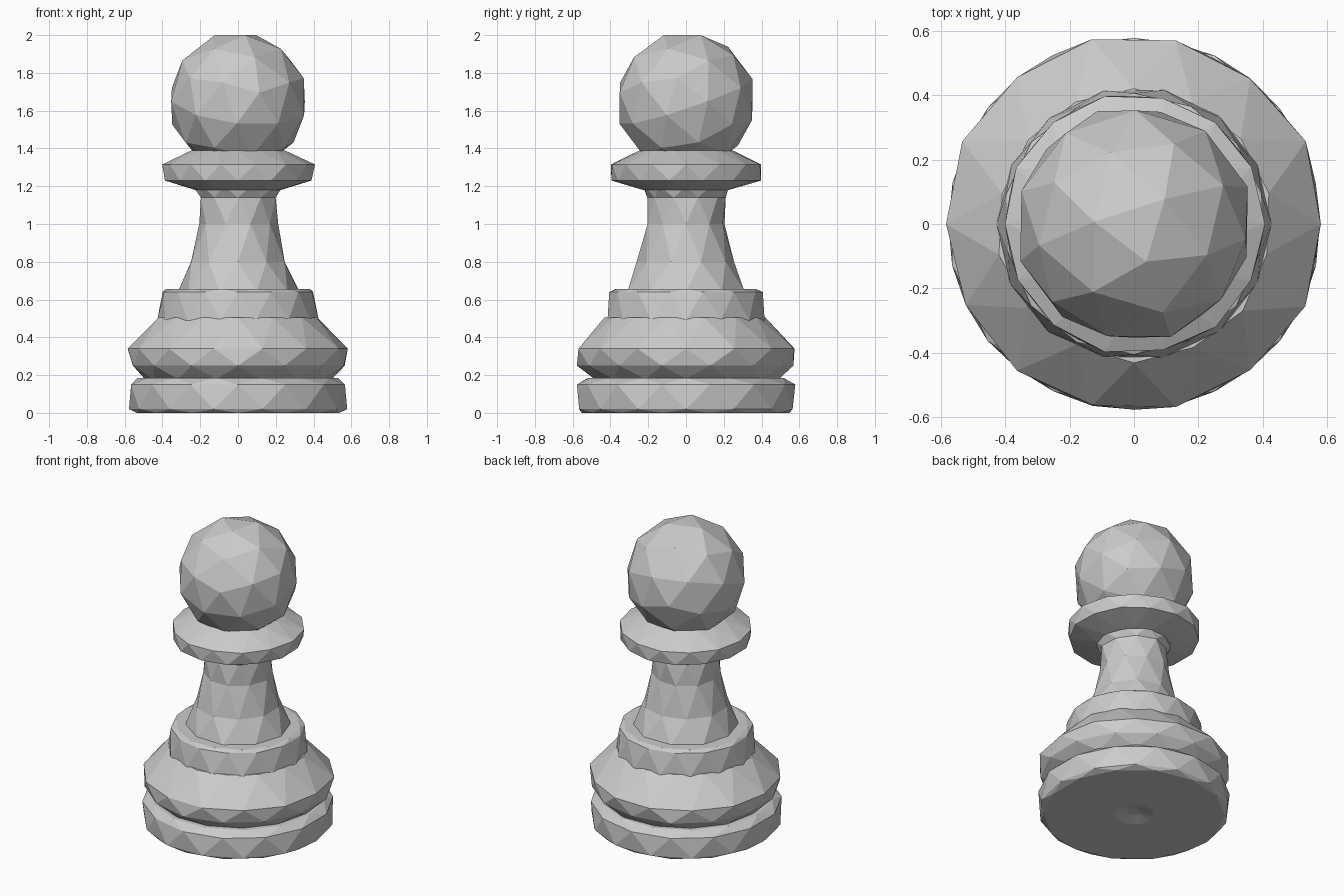
import bpy, bmesh, math, random
from mathutils import Vector

random.seed(4)
if "Cube" in bpy.data.objects:
    bpy.data.objects.remove(bpy.data.objects["Cube"], do_unlink=True)

# One plain grey for the whole piece
grey = bpy.data.materials.new("light_grey")
grey.use_nodes = True
colour = (0.6, 0.6, 0.6, 1)
grey.diffuse_color = colour
grey.node_tree.nodes["Principled BSDF"].inputs["Base Color"].default_value = colour


def finish(name, bm):
    bmesh.ops.recalc_face_normals(bm, faces=bm.faces)
    mesh = bpy.data.meshes.new(name)
    bm.to_mesh(mesh)
    bm.free()
    mesh.materials.append(grey)
    obj = bpy.data.objects.new(name, mesh)
    bpy.context.collection.objects.link(obj)
    return obj


def faceted_lathe(name, profile, sides, wobble=0.006, turn=0.0):
    """Stack of rings, each turned half a step, joined by triangles."""
    bm = bmesh.new()
    rings = []
    for k, (radius, z) in enumerate(profile):
        ring = []
        for i in range(sides):
            a = math.tau * (i + 0.5 * (k % 2) + turn) / sides
            r = radius + random.uniform(-wobble, wobble)
            ring.append(bm.verts.new((r * math.cos(a), r * math.sin(a), z)))
        rings.append(ring)
    for k, (low, high) in enumerate(zip(rings, rings[1:])):
        for i in range(sides):
            j = (i + 1) % sides
            if k % 2 == 0:
                bm.faces.new((low[i], low[j], high[i]))
                bm.faces.new((low[j], high[j], high[i]))
            else:
                bm.faces.new((low[i], low[j], high[j]))
                bm.faces.new((low[i], high[j], high[i]))
    bm.faces.new(rings[0])
    bm.faces.new(rings[-1])
    return finish(name, bm)


# Foot disc, with a shallow dimple underneath
faceted_lathe("base_disc", [(0.04, 0.02), (0.12, 0.0), (0.55, 0.0), (0.58, 0.02),
                            (0.58, 0.15), (0.53, 0.185)], 14, 0.003, 0.5)

# Bulging body
faceted_lathe("body_bulge", [(0.5, 0.18), (0.575, 0.25), (0.585, 0.34),
                             (0.425, 0.505)], 14, 0.008)

# Ledge above the body
faceted_lathe("shoulder_ring", [(0.425, 0.49), (0.405, 0.64), (0.38, 0.655)], 14, 0.004)

# Flaring neck
faceted_lathe("neck", [(0.32, 0.645), (0.26, 0.8), (0.21, 1.0), (0.205, 1.14),
                       (0.235, 1.2)], 10)

# Collar under the head
faceted_lathe("collar", [(0.23, 1.18), (0.395, 1.23), (0.405, 1.315),
                         (0.25, 1.39)], 14, 0.005)

# Faceted ball head, turned so that one face lies flat on top
bm = bmesh.new()
bmesh.ops.create_icosphere(bm, subdivisions=2, radius=0.372)
bm.faces.ensure_lookup_table()
top = max(bm.faces, key=lambda f: f.calc_center_median().z + f.calc_area())
spin = top.normal.rotation_difference(Vector((0, 0, 1))).to_matrix()
bmesh.ops.rotate(bm, verts=bm.verts, cent=(0, 0, 0), matrix=spin)
lift = 2 - max(v.co.z for v in bm.verts)
bmesh.ops.translate(bm, verts=bm.verts, vec=(0, 0, lift))
finish("head_ball", bm)
